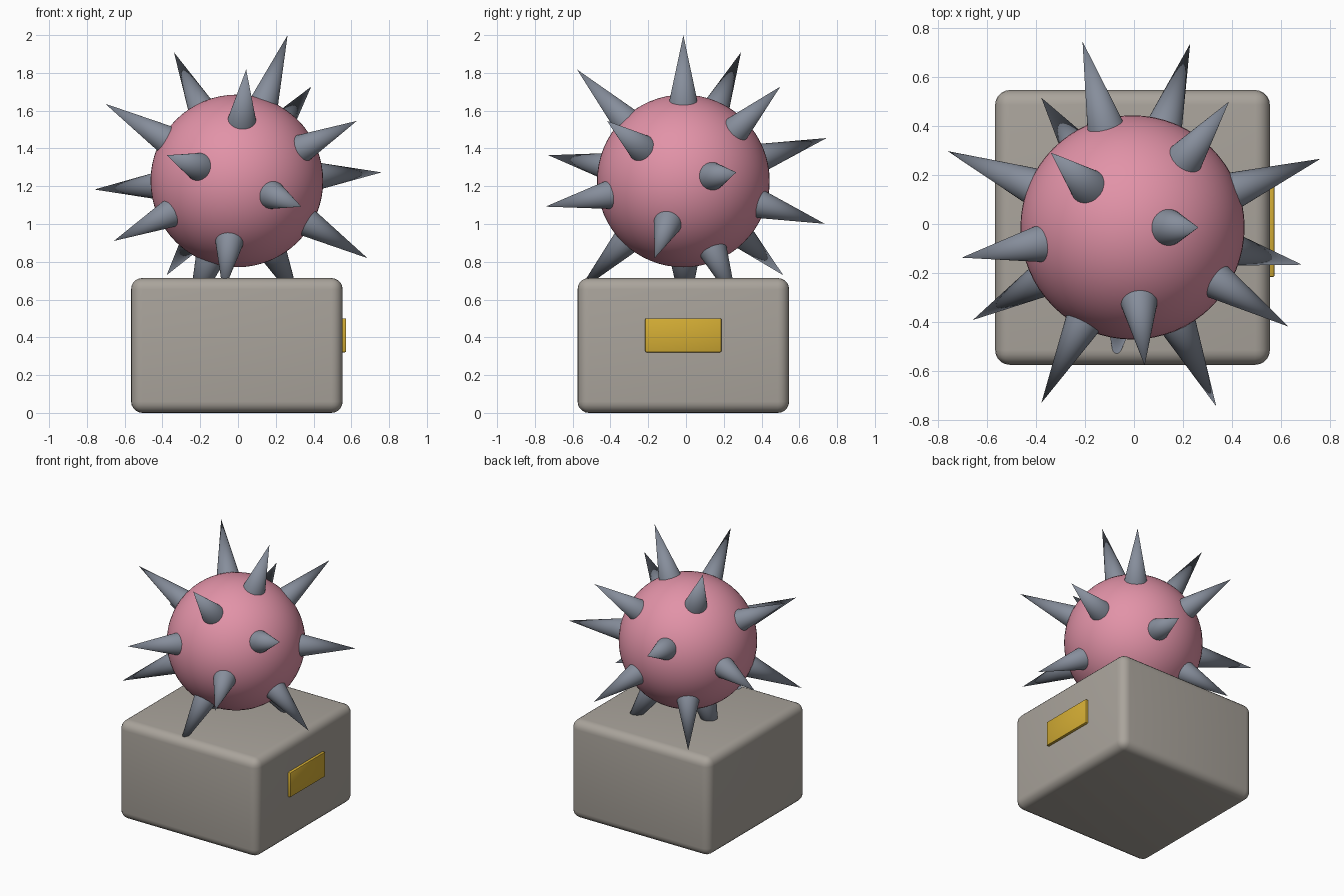
import bpy, math
from mathutils import Vector

if "Cube" in bpy.data.objects:
    bpy.data.objects.remove(bpy.data.objects["Cube"])

CENTRE = Vector((-0.006, -0.014, 1.228))   # middle of the ball
BALL_R, TIP_R, BASE_R = 0.457, 0.817, 0.41
COUNT = 18


def material(name, rgb):
    m = bpy.data.materials.new(name)
    m.diffuse_color = (*rgb, 1)
    m.use_nodes = True
    m.node_tree.nodes["Principled BSDF"].inputs["Base Color"].default_value = m.diffuse_color
    return m


stone = material("warm grey", (0.40, 0.37, 0.33))
pink = material("pink", (0.76, 0.29, 0.39))
steel = material("steel grey", (0.24, 0.27, 0.33))
gold = material("gold", (0.66, 0.42, 0.035))


def finish(name, mat):
    ob = bpy.context.object
    ob.name = name
    ob.data.materials.append(mat)
    return ob


def box(name, centre, size, bevel, segments, mat):
    bpy.ops.mesh.primitive_cube_add(size=1, location=centre)
    ob = finish(name, mat)
    ob.scale = size
    bpy.ops.object.transform_apply(location=False, rotation=False, scale=True)
    mod = ob.modifiers.new("rounded edges", 'BEVEL')
    mod.width, mod.segments = bevel, segments
    bpy.ops.object.modifier_apply(modifier=mod.name)
    bpy.ops.object.shade_smooth_by_angle(angle=math.radians(35))


# Pedestal and name plate on its right side
box("pedestal", (CENTRE.x, CENTRE.y, 0.357), (1.12, 1.12, 0.714), 0.06, 5, stone)
box("side_plate", (0.554, CENTRE.y, 0.411), (0.038, 0.404, 0.18), 0.007, 2, gold)

# Ball
bpy.ops.mesh.primitive_uv_sphere_add(segments=64, ring_count=32, radius=BALL_R, location=CENTRE)
finish("ball", pink)
bpy.ops.object.shade_smooth()

# Spikes spread evenly over the ball on a golden-angle spiral
golden = math.pi * (3 - math.sqrt(5))
for i in range(COUNT):
    z = 1 - (2 * i + 1) / COUNT
    r = math.sqrt(1 - z * z)
    d = Vector((r * math.cos(i * golden), r * math.sin(i * golden), z))
    bpy.ops.mesh.primitive_cone_add(vertices=32, radius1=0.082, radius2=0, depth=TIP_R - BASE_R,
                                    location=CENTRE + d * (TIP_R + BASE_R) / 2,
                                    rotation=d.to_track_quat('Z', 'Y').to_euler())
    finish(f"spike_{i + 1}", steel)
    bpy.ops.object.shade_smooth_by_angle(angle=math.radians(35))
